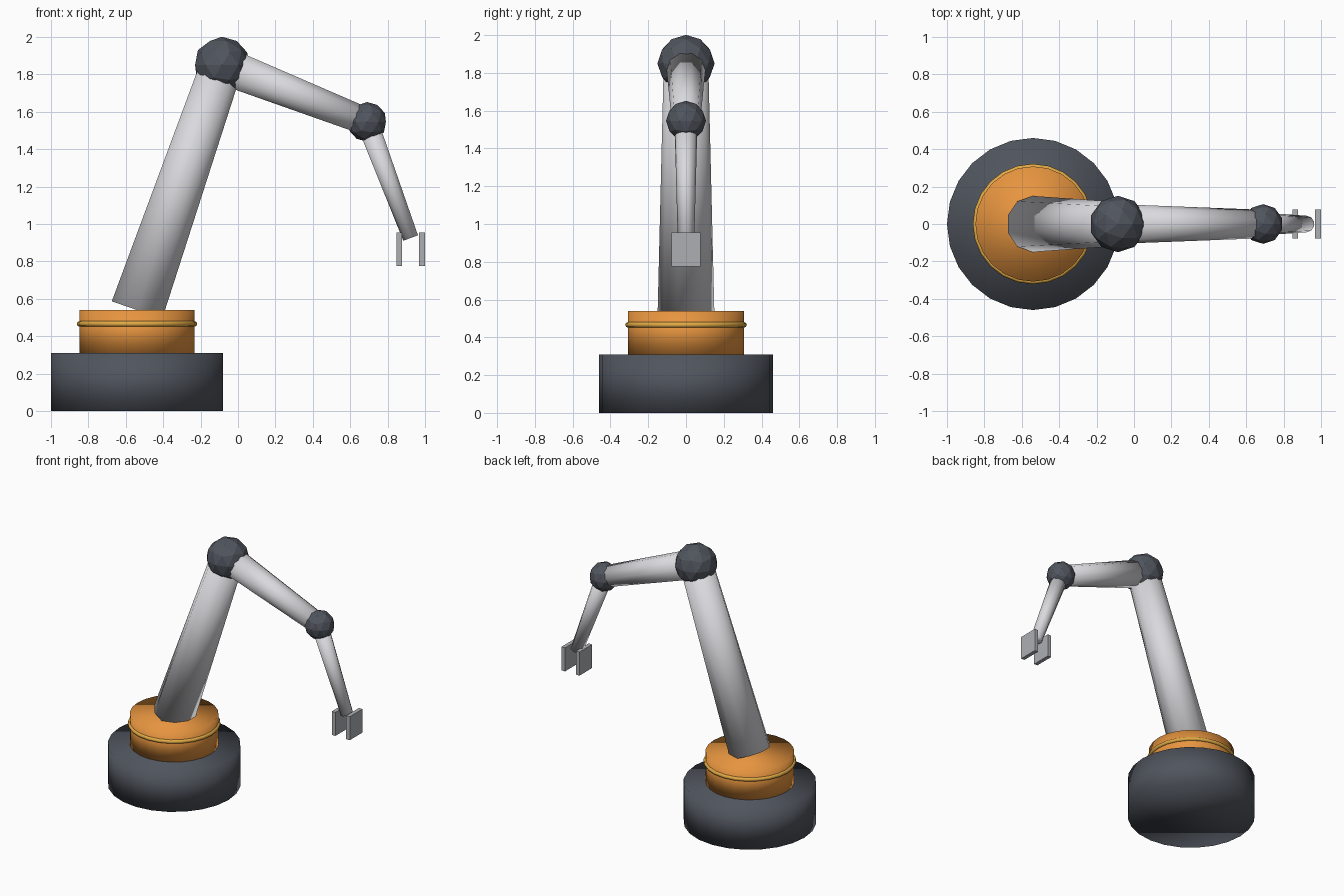
import bpy
from math import atan2, hypot

if "Cube" in bpy.data.objects:
    bpy.data.objects.remove(bpy.data.objects["Cube"])


def material(name, rgb):
    mat = bpy.data.materials.new(name)
    mat.diffuse_color = (*rgb, 1)
    mat.use_nodes = True
    mat.node_tree.nodes["Principled BSDF"].inputs["Base Color"].default_value = mat.diffuse_color
    return mat


DARK = material("dark_grey", (0.08, 0.09, 0.11))
ORANGE = material("orange", (0.80, 0.30, 0.05))
AMBER = material("amber", (0.75, 0.40, 0.06))
LIGHT = material("light_grey", (0.70, 0.70, 0.73))
STEEL = material("steel_grey", (0.42, 0.43, 0.45))


def finish(name, mat, smooth=True):
    obj = bpy.context.object
    obj.name = obj.data.name = name
    obj.data.materials.append(mat)
    if smooth:
        bpy.ops.object.shade_smooth()
    return obj


def drum(name, radius, z0, z1, mat):
    bpy.ops.mesh.primitive_cylinder_add(vertices=24, radius=radius, depth=z1 - z0,
                                        location=(BASE_X, 0, (z0 + z1) / 2))
    return finish(name, mat)


def arm(name, start, end, r_start, r_end):
    """Tapered ten-sided link between two points of the XZ plane."""
    dx, dz = end[0] - start[0], end[1] - start[1]
    mid = ((start[0] + end[0]) / 2, 0, (start[1] + end[1]) / 2)
    bpy.ops.mesh.primitive_cone_add(vertices=10, radius1=r_start, radius2=r_end,
                                    depth=hypot(dx, dz), location=mid,
                                    rotation=(0, atan2(dx, dz), 0))
    return finish(name, LIGHT)


def joint(name, centre, radius):
    bpy.ops.mesh.primitive_ico_sphere_add(subdivisions=2, radius=radius,
                                          location=(centre[0], 0, centre[1]))
    return finish(name, DARK, smooth=False)


# Pivot points in the XZ plane
BASE_X = -0.54
ROOT = (BASE_X, 0.54)
SHOULDER = (-0.086, 1.85)
ELBOW = (0.69, 1.546)
WRIST = (0.923, 0.925)

# Pedestal, turntable and trim ring
drum("base", 0.46, 0, 0.31, DARK)
drum("turntable", 0.308, 0.31, 0.54, ORANGE)
bpy.ops.mesh.primitive_torus_add(major_radius=0.307, minor_radius=0.015,
                                 major_segments=24, minor_segments=8,
                                 location=(BASE_X, 0, 0.466))
finish("turntable_ring", AMBER)

# Arm links and ball joints
arm("upper_arm", ROOT, SHOULDER, 0.15, 0.118)
joint("upper_joint", SHOULDER, 0.151)
arm("forearm", SHOULDER, ELBOW, 0.106, 0.076)
joint("elbow_joint", ELBOW, 0.106)
arm("wrist_arm", ELBOW, WRIST, 0.061, 0.044)

# Pair of flat gripper fingers
for side, label in ((-1, "left"), (1, "right")):
    bpy.ops.mesh.primitive_cube_add(size=1, location=(WRIST[0] + side * 0.061, 0, 0.865))
    finger = finish(f"gripper_finger_{label}", STEEL, smooth=False)
    finger.scale = (0.03, 0.154, 0.18)
